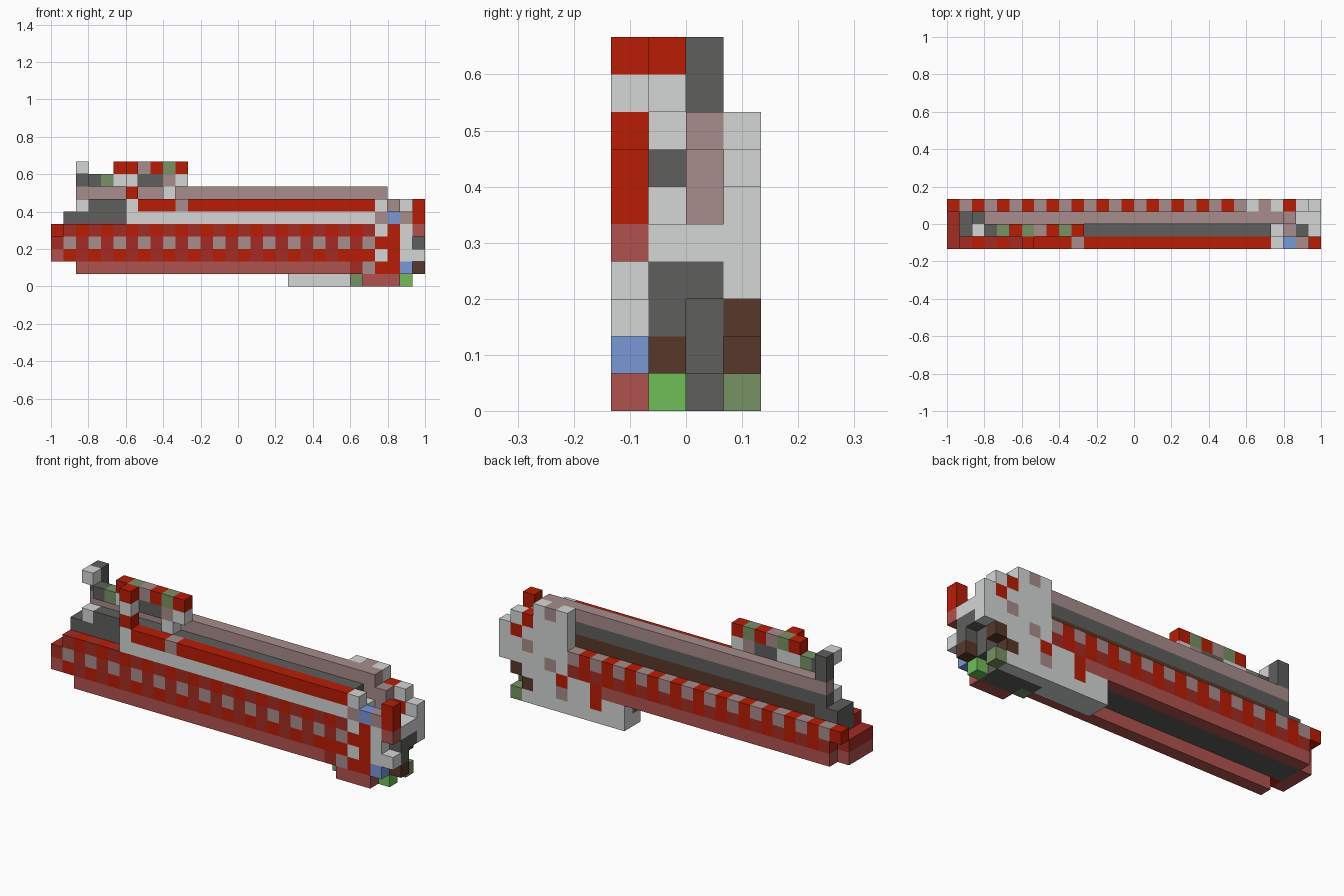
import bpy

cube = bpy.data.objects.get("Cube")
if cube:
    bpy.data.objects.remove(cube, do_unlink=True)

U = 1 / 15                     # edge of one block
SIZE_X, SIZE_Y = 30, 4


def linear(hex_colour):
    vals = [int(hex_colour[n:n + 2], 16) / 255 for n in (0, 2, 4)]
    return [v / 12.92 if v <= 0.04045 else ((v + 0.055) / 1.055) ** 2.4 for v in vals] + [1]


COLOURS = {
    "R": ("red", "ba1c06"), "D": ("dark_red", "a32b22"),
    "M": ("muted_red", "b0524e"), "V": ("mauve", "a88c8c"),
    "L": ("light_grey", "d4d7d5"), "G": ("dark_grey", "5e5e5c"),
    "B": ("brown", "583829"), "O": ("olive", "779264"),
    "N": ("green", "70be57"), "U": ("blue", "7898d5"),
}
KEYS = list(COLOURS)
MATERIALS = []
for label, code in COLOURS.values():
    mat = bpy.data.materials.new(label)
    mat.use_nodes = True
    mat.diffuse_color = linear(code)
    bsdf = mat.node_tree.nodes["Principled BSDF"]
    bsdf.inputs["Base Color"].default_value = linear(code)
    bsdf.inputs["Roughness"].default_value = 0.8
    MATERIALS.append(mat)

blocks = {}                    # (x, y, z) -> (part, colour letter)


def row(part, y, z, x, letters):
    """Lay a run of blocks along x; a dot leaves a gap."""
    for n, c in enumerate(letters):
        if c != ".":
            blocks[x + n, y, z] = (part, c)


# Patterned front panel with its lower skirt
row("front_panel", 0, 1, 2, "M" * 22)
row("front_panel", 0, 2, 0, "M" + "RD" * 12)
row("front_panel", 0, 3, 0, "DV" * 13)
row("front_panel", 0, 4, 1, "D" + "RD" * 12)

# Patterned back panel, whose top row reaches further out
row("back_panel", 3, 2, 1, "M" * 23)
row("back_panel", 3, 3, 1, "DR" * 12)
row("back_panel", 3, 4, 0, "RV" * 13)

# Inner core
for y in (1, 2):
    row("core", y, 2, 0, "M" + "G" * 27)
    row("core", y, 3, 0, "D" + "G" * 27)
    row("core", y, 4, 1, "G" * 26)
row("core", 1, 5, 1, "G" * 25 + "L")
row("core", 2, 5, 1, "GG" + "B" * 23 + "VV")
row("core", 1, 6, 2, "L" + "G" * 23)
row("core", 2, 6, 2, "G" * 24 + "VV")

# Top barrel and front rail
row("barrel", 2, 7, 2, "V" * 25)
row("front_rail", 0, 5, 6, "L" * 20)
row("front_rail", 0, 6, 6, "LRRRV" + "R" * 15)

# Rear post
row("rear_post", 2, 8, 2, "G")
row("rear_post", 2, 9, 2, "G")
row("rear_post", 1, 9, 2, "L")

# Raised top handle with its side strut
row("top_handle", 1, 8, 3, "GOLLGGVL")
row("top_handle", 1, 9, 5, "ROVROR")
row("top_handle", 1, 7, 9, "L")
for z, c in ((7, "R"), (8, "L"), (9, "R")):
    row("handle_strut", 0, z, 6, c)

# Foot under the end housing
row("foot", 0, 0, 25, "MMM")
row("foot", 1, 0, 24, "OGGGN")
row("foot", 2, 0, 19, "LLLLL" + "GGGG")
row("foot", 3, 0, 19, "L" * 9 + "O")

# End housing, front side
row("housing_front", 0, 1, 24, "DVRRU")
row("housing_front", 0, 2, 24, "RRLRLL")
row("housing_front", 0, 3, 24, "DVRRL")
row("housing_front", 0, 4, 24, "RDLRLM")
row("housing_front", 0, 5, 26, "VUVR")
row("housing_front", 0, 6, 26, "L..R")

# End housing, middle
row("housing_middle", 1, 1, 24, "GGGGGB")
row("housing_middle", 2, 1, 19, "G" * 10)
row("housing_middle", 1, 2, 28, "GG")
row("housing_middle", 2, 2, 28, "G")
row("housing_middle", 1, 3, 28, "GG")
row("housing_middle", 2, 3, 28, "GG")
row("housing_middle", 1, 4, 27, "VGL")
row("housing_middle", 2, 4, 27, "VLL")

# End housing, back side
row("housing_back", 3, 1, 19, "LLRLLVLLB")
row("housing_back", 3, 2, 21, "RLLRLLLB")
row("housing_back", 3, 3, 24, "LVLLLL")
row("housing_back", 3, 4, 24, "LLLVLL")
row("housing_back", 3, 5, 24, "LLLLRL")
row("housing_back", 3, 6, 24, "LLLRL")
row("housing_back", 3, 7, 24, "LVL")


def outer_faces(cell):
    """Corner loops of the sides of a block that no other block covers."""
    for axis in range(3):
        for side in (0, 1):
            near = list(cell)
            near[axis] += 1 if side else -1
            if tuple(near) in blocks:
                continue
            a, b = (axis + 1) % 3, (axis + 2) % 3
            loop = []
            for da, db in ((0, 0), (1, 0), (1, 1), (0, 1)):
                p = list(cell)
                p[axis] += side
                p[a] += da
                p[b] += db
                loop.append(tuple(p))
            yield loop if side else loop[::-1]


def build(part):
    index, faces, slots = {}, [], []
    for cell, (owner, letter) in blocks.items():
        if owner != part:
            continue
        for loop in outer_faces(cell):
            faces.append([index.setdefault(p, len(index)) for p in loop])
            slots.append(KEYS.index(letter))
    verts = [((x - SIZE_X / 2) * U, (y - SIZE_Y / 2) * U, z * U) for x, y, z in index]
    mesh = bpy.data.meshes.new(part)
    mesh.from_pydata(verts, [], faces)
    for mat in MATERIALS:
        mesh.materials.append(mat)
    for poly, slot in zip(mesh.polygons, slots):
        poly.material_index = slot
    bpy.context.collection.objects.link(bpy.data.objects.new(part, mesh))


for name in sorted({owner for owner, _ in blocks.values()}):
    build(name)
